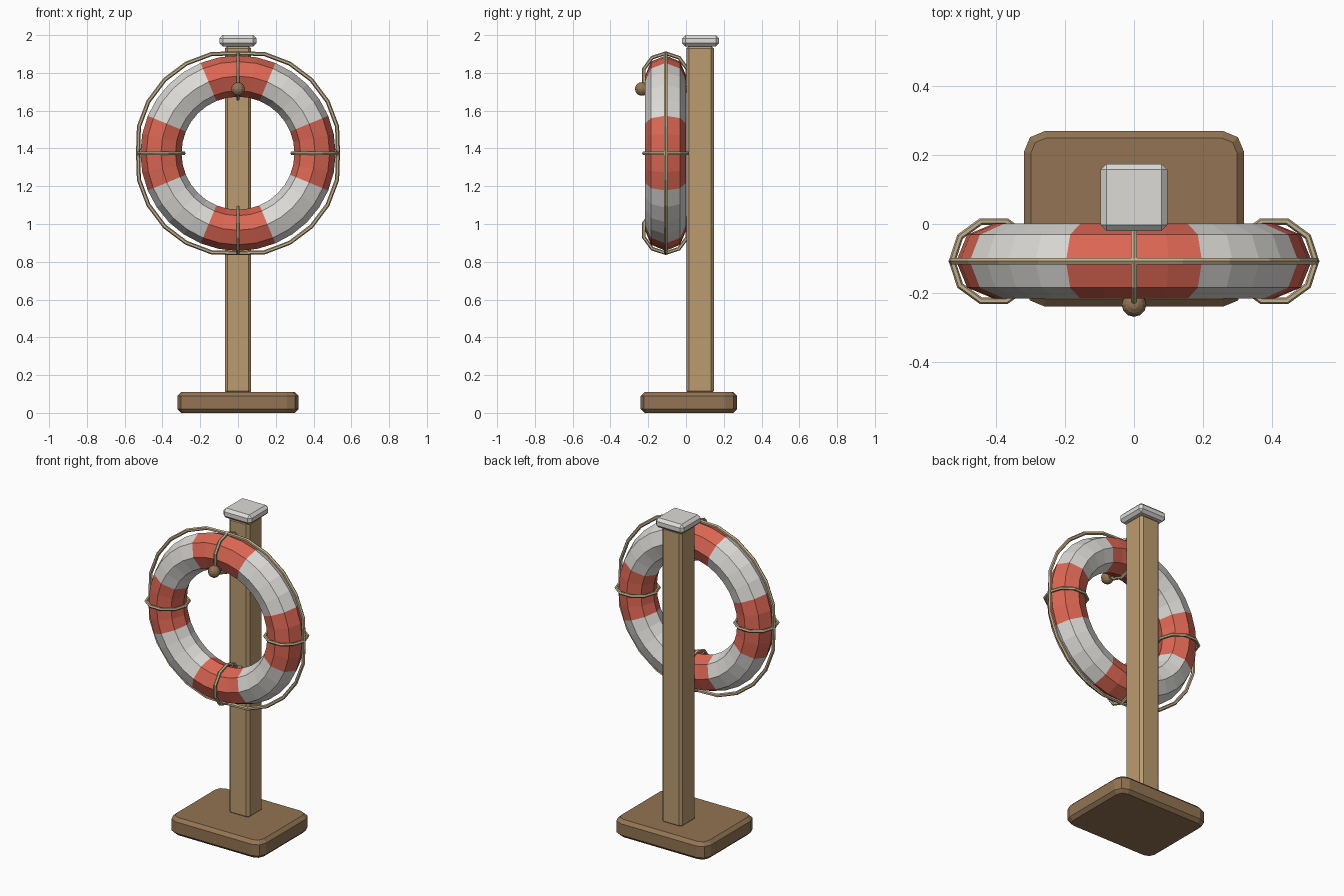
import bpy, bmesh, math
from mathutils import Matrix, Vector

if "Cube" in bpy.data.objects:
    bpy.data.objects.remove(bpy.data.objects["Cube"])


def material(name, rgb):
    m = bpy.data.materials.new(name)
    m.use_nodes = True
    m.diffuse_color = (*rgb, 1)
    m.node_tree.nodes["Principled BSDF"].inputs["Base Color"].default_value = (*rgb, 1)
    return m


POST = material("light wood", (0.50, 0.33, 0.16))
DARK = material("dark wood", (0.29, 0.175, 0.088))
WHITE = material("off white", (0.72, 0.71, 0.68))
RED = material("coral red", (0.72, 0.135, 0.087))
ROPE = material("rope tan", (0.55, 0.44, 0.26))
STEEL = material("steel grey", (0.35, 0.37, 0.40))

RING_C = Vector((0, -0.108, 1.375))
RING_R = 0.408


def finish(name, bm, *mats):
    me = bpy.data.meshes.new(name)
    bm.to_mesh(me)
    bm.free()
    for m in mats:
        me.materials.append(m)
    ob = bpy.data.objects.new(name, me)
    bpy.context.collection.objects.link(ob)
    return ob


def box(name, low, high, mat, bevel=0, corner=0):
    """Box between two corners; 'corner' rounds upright edges, 'bevel' chamfers the rest."""
    low, high = Vector(low), Vector(high)
    bm = bmesh.new()
    bmesh.ops.create_cube(bm, size=1)
    bmesh.ops.scale(bm, vec=high - low, verts=bm.verts)
    bmesh.ops.translate(bm, vec=(low + high) / 2, verts=bm.verts)
    if corner:
        upright = [e for e in bm.edges if abs(e.verts[0].co.z - e.verts[1].co.z) > 1e-4]
        bmesh.ops.bevel(bm, geom=upright, offset=corner, segments=2, profile=0.5, affect='EDGES')
        rims = [e for e in bm.edges if abs(e.verts[0].co.z - e.verts[1].co.z) < 1e-4]
        bmesh.ops.bevel(bm, geom=rims, offset=bevel, segments=1, affect='EDGES')
    elif bevel:
        bmesh.ops.bevel(bm, geom=bm.edges[:], offset=bevel, segments=1, affect='EDGES')
    return finish(name, bm, mat)


def torus(major, minor, steps, sides, radius_at=None):
    """Torus around the y axis; radius_at can vary the main radius by angle."""
    bm = bmesh.new()
    loops = []
    for i in range(steps):
        a = math.tau * i / steps
        r0 = radius_at(a) if radius_at else major
        loop = []
        for j in range(sides):
            b = math.tau * j / sides
            r = r0 + minor * math.cos(b)
            loop.append(bm.verts.new((r * math.cos(a), minor * math.sin(b), r * math.sin(a))))
        loops.append(loop)
    for i in range(steps):
        p, q = loops[i], loops[(i + 1) % steps]
        for j in range(sides):
            k = (j + 1) % sides
            bm.faces.new((p[j], p[k], q[k], q[j]))
    bmesh.ops.recalc_face_normals(bm, faces=bm.faces)
    return bm


# Stand
box("base", (-0.32, -0.24, 0), (0.32, 0.27, 0.11), DARK, bevel=0.02, corner=0.06)
box("post", (-0.07, 0.002, 0.10), (0.07, 0.147, 1.945), POST, bevel=0.015)
box("post_cap", (-0.097, -0.02, 1.94), (0.097, 0.175, 2.0), WHITE, bevel=0.017)

# Buoy ring with a red band centred on each quarter
bm = torus(RING_R, 0.109, 32, 8)
for f in bm.faces:
    c = f.calc_center_median()
    off = (math.atan2(c.z, c.x) + math.pi / 4) % (math.pi / 2) - math.pi / 4
    f.material_index = int(abs(off) < math.pi / 8)
finish("buoy_ring", bm, WHITE, RED).location = RING_C

# Grab rope, slack between the four ties
bm = torus(0, 0.011, 24, 6, lambda a: 0.529 + 0.02 * math.sqrt(abs(math.sin(2 * a))))
finish("grab_rope", bm, ROPE).location = RING_C

# Rope ties wrapped around the ring
for i, side in enumerate(("left", "top", "right", "bottom")):
    bm = torus(0.121, 0.010, 10, 6)
    turn = Matrix.Rotation(-i * math.pi / 2, 4, 'Y')
    place = turn @ Matrix.Translation((RING_R, 0, 0)) @ Matrix.Rotation(math.pi / 2, 4, 'X')
    bmesh.ops.transform(bm, matrix=Matrix.Translation(RING_C) @ place, verts=bm.verts)
    finish("rope_tie_" + side, bm, ROPE)

# Hanging peg with a ball end
bm = bmesh.new()
bmesh.ops.create_cone(bm, cap_ends=True, segments=8, radius1=0.018, radius2=0.018, depth=0.25,
                      matrix=Matrix.Translation((0, -0.11, 1.715)) @ Matrix.Rotation(math.pi / 2, 4, 'X'))
finish("peg", bm, DARK)
bm = bmesh.new()
bmesh.ops.create_uvsphere(bm, u_segments=12, v_segments=8, radius=0.036,
                          matrix=Matrix.Translation((0, -0.234, 1.715)))
finish("peg_ball", bm, DARK)

# Small rest behind the lower part of the ring
box("lower_rest", (-0.03, -0.05, 0.96), (0.03, 0.01, 1.04), STEEL)
